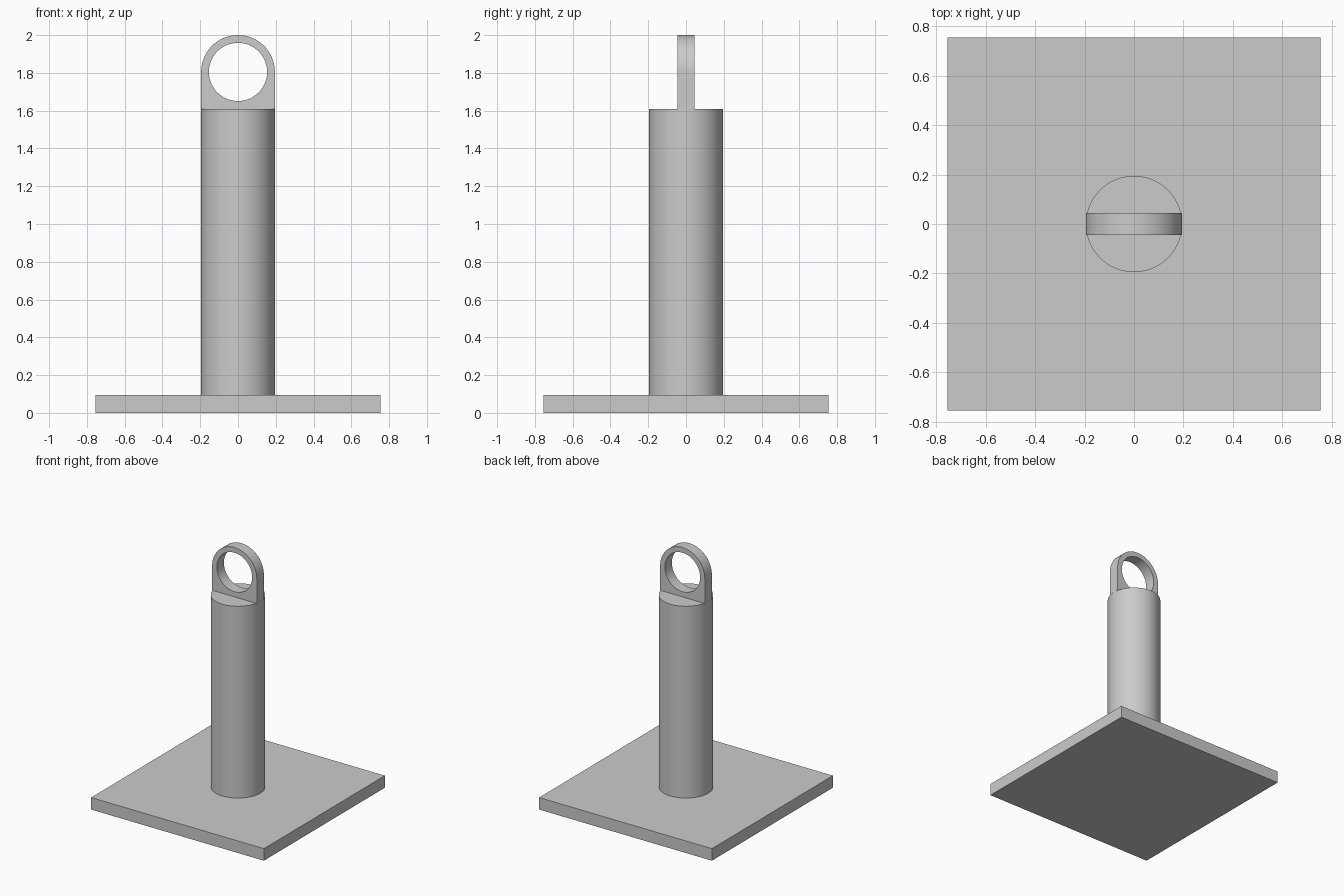
import bpy
import bmesh
from math import cos, sin, pi, radians
from mathutils import Matrix

cube = bpy.data.objects.get("Cube")
if cube:
    bpy.data.objects.remove(cube, do_unlink=True)

BASE_SIZE, BASE_TOP = 1.51, 0.095
POST_RADIUS, POST_TOP = 0.195, 1.61
EYE_HEIGHT = POST_TOP + POST_RADIUS
HOLE_RADIUS, EYE_THICKNESS = 0.154, 0.088
SEGMENTS = 96

grey = bpy.data.materials.new("light grey")
grey.use_nodes = True
colour = (0.6, 0.6, 0.6, 1)
grey.diffuse_color = colour
grey.node_tree.nodes["Principled BSDF"].inputs["Base Color"].default_value = colour


def add_part(name, bm, smooth=False):
    bmesh.ops.recalc_face_normals(bm, faces=bm.faces)
    mesh = bpy.data.meshes.new(name)
    bm.to_mesh(mesh)
    bm.free()
    mesh.materials.append(grey)
    obj = bpy.data.objects.new(name, mesh)
    bpy.context.collection.objects.link(obj)
    if smooth:
        bpy.ops.object.select_all(action="DESELECT")
        obj.select_set(True)
        bpy.context.view_layer.objects.active = obj
        bpy.ops.object.shade_smooth_by_angle(angle=radians(30))
    return obj


# Square base plate
bm = bmesh.new()
bmesh.ops.create_cube(bm, size=1, matrix=Matrix.Translation((0, 0, BASE_TOP / 2))
                      @ Matrix.Diagonal((BASE_SIZE, BASE_SIZE, BASE_TOP, 1)))
add_part("base_plate", bm)

# Round post
bm = bmesh.new()
bmesh.ops.create_cone(bm, cap_ends=True, segments=SEGMENTS, radius1=POST_RADIUS,
                      radius2=POST_RADIUS, depth=POST_TOP - BASE_TOP,
                      matrix=Matrix.Translation((0, 0, (POST_TOP + BASE_TOP) / 2)))
add_part("post", bm, smooth=True)

# Lifting eye: round above the hole centre, square below it
bm = bmesh.new()
y = -EYE_THICKNESS / 2
inner, outer = [], []
for i in range(SEGMENTS):
    a = 2 * pi * i / SEGMENTS
    c, s = cos(a), sin(a)
    reach = POST_RADIUS if s >= 0 else POST_RADIUS / max(abs(c), abs(s))
    inner.append(bm.verts.new((HOLE_RADIUS * c, y, EYE_HEIGHT + HOLE_RADIUS * s)))
    outer.append(bm.verts.new((reach * c, y, EYE_HEIGHT + reach * s)))
for i in range(SEGMENTS):
    j = (i + 1) % SEGMENTS
    bm.faces.new((inner[i], outer[i], outer[j], inner[j]))
front = bm.faces[:]
back = bmesh.ops.extrude_face_region(bm, geom=front, use_keep_orig=True)["geom"]
bmesh.ops.translate(bm, vec=(0, EYE_THICKNESS, 0),
                    verts=[v for v in back if isinstance(v, bmesh.types.BMVert)])
add_part("lifting_eye", bm, smooth=True)
